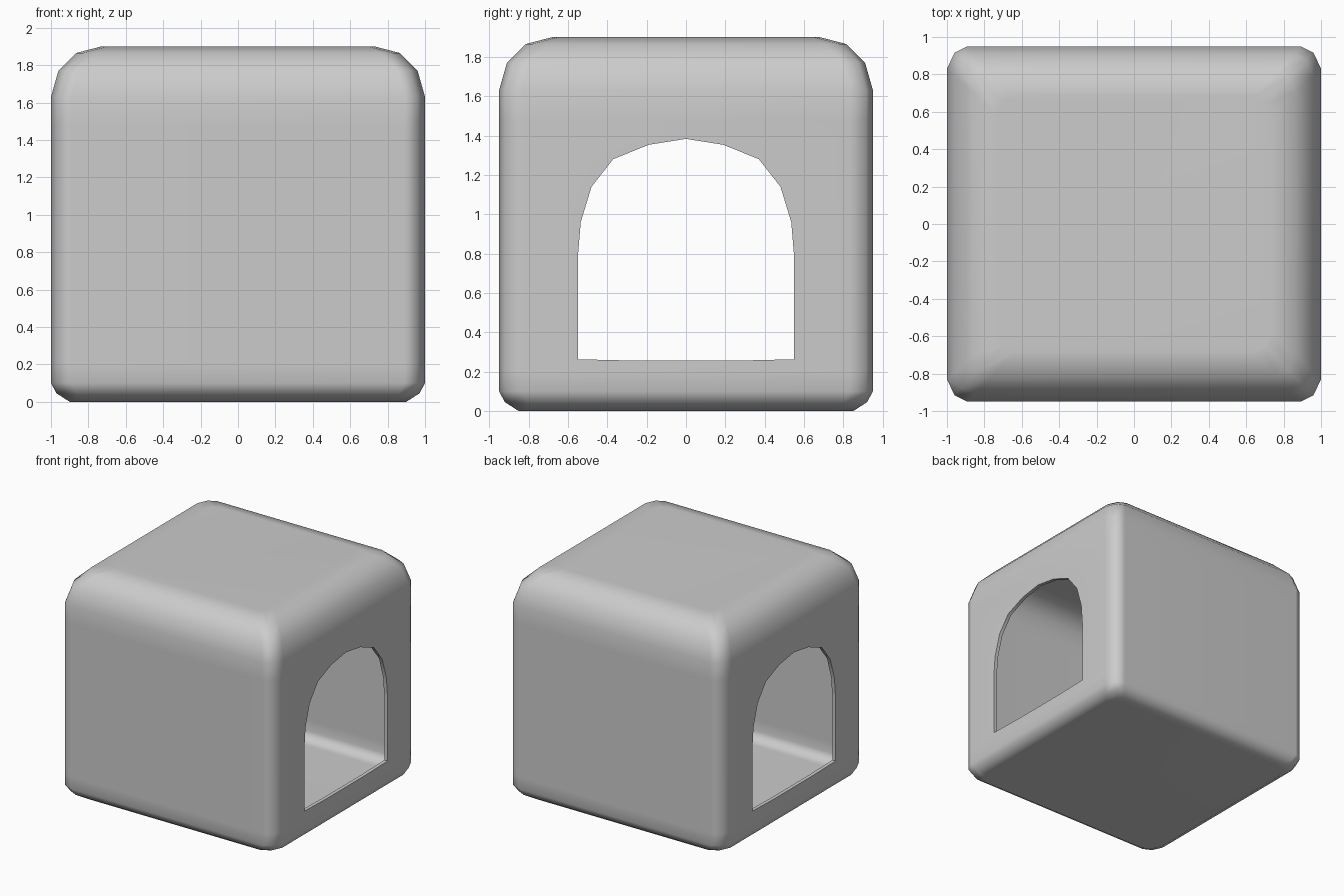
import bpy, bmesh

if "Cube" in bpy.data.objects:
    bpy.data.objects.remove(bpy.data.objects["Cube"])

HX, HY = 1.0, 0.95
# (height, inset from the full footprint)
LEVELS = [(0, .10), (.045, .03), (.10, 0), (.2, 0), (1.48, 0), (1.63, 0),
          (1.77, .04), (1.865, .135), (1.9, .27)]
# right half of the arched doorway: (y, z)
ARCH = [(.25, .256), (.55, .263), (.55, .78), (.535, .96), (.48, 1.14),
        (.37, 1.28), (.19, 1.353), (0, 1.383)]


def ring(bm, z, inset):
    """Rounded rectangle with a two-segment corner."""
    s = 1 - inset * .5
    x, y = HX - inset, HY - inset
    q = [(x, y - .12 * s), (x - .04 * s, y - .035 * s), (x - .11 * s, y)]
    pts = q + [(-a, b) for a, b in reversed(q)]
    pts += [(-a, -b) for a, b in q] + [(a, -b) for a, b in reversed(q)]
    return [bm.verts.new((a, b, z)) for a, b in pts]


def loft(name, rings, bm):
    """Skin consecutive rings, cap both ends and make an object."""
    for a, b in zip(rings, rings[1:]):
        n = len(a)
        for i in range(n):
            j = (i + 1) % n
            bm.faces.new((a[i], a[j], b[j], b[i]))
    bm.faces.new(rings[0][::-1])
    bm.faces.new(rings[-1])
    bmesh.ops.recalc_face_normals(bm, faces=bm.faces)
    me = bpy.data.meshes.new(name)
    bm.to_mesh(me)
    bm.free()
    ob = bpy.data.objects.new(name, me)
    bpy.context.collection.objects.link(ob)
    return ob


# rounded hollow housing
bm = bmesh.new()
house = loft("shelter_shell", [ring(bm, z, i) for z, i in LEVELS], bm)

# arched cutter running through both side walls
bm = bmesh.new()
outline = ARCH + [(-y, z) for y, z in ARCH[-2::-1]]
cutter = loft("doorway_cutter",
              [[bm.verts.new((x, y, z)) for y, z in outline] for x in (-1.5, 1.5)], bm)
cutter.hide_render = True
cutter.hide_set(True)

# thin wall, then the doorways
wall = house.modifiers.new("wall", 'SOLIDIFY')
wall.thickness = .03
wall.offset = -1
wall.use_even_offset = True
cut = house.modifiers.new("doorways", 'BOOLEAN')
cut.operation = 'DIFFERENCE'
cut.solver = 'EXACT'
cut.object = cutter

bpy.context.view_layer.objects.active = house
house.select_set(True)
for m in ("wall", "doorways"):
    bpy.ops.object.modifier_apply(modifier=m)
bpy.data.objects.remove(cutter)

# soft corners, crisp doorway rims
bpy.ops.object.shade_smooth_by_angle(angle=1.05)
weighted = house.modifiers.new("soft_shading", 'WEIGHTED_NORMAL')
weighted.keep_sharp = True
